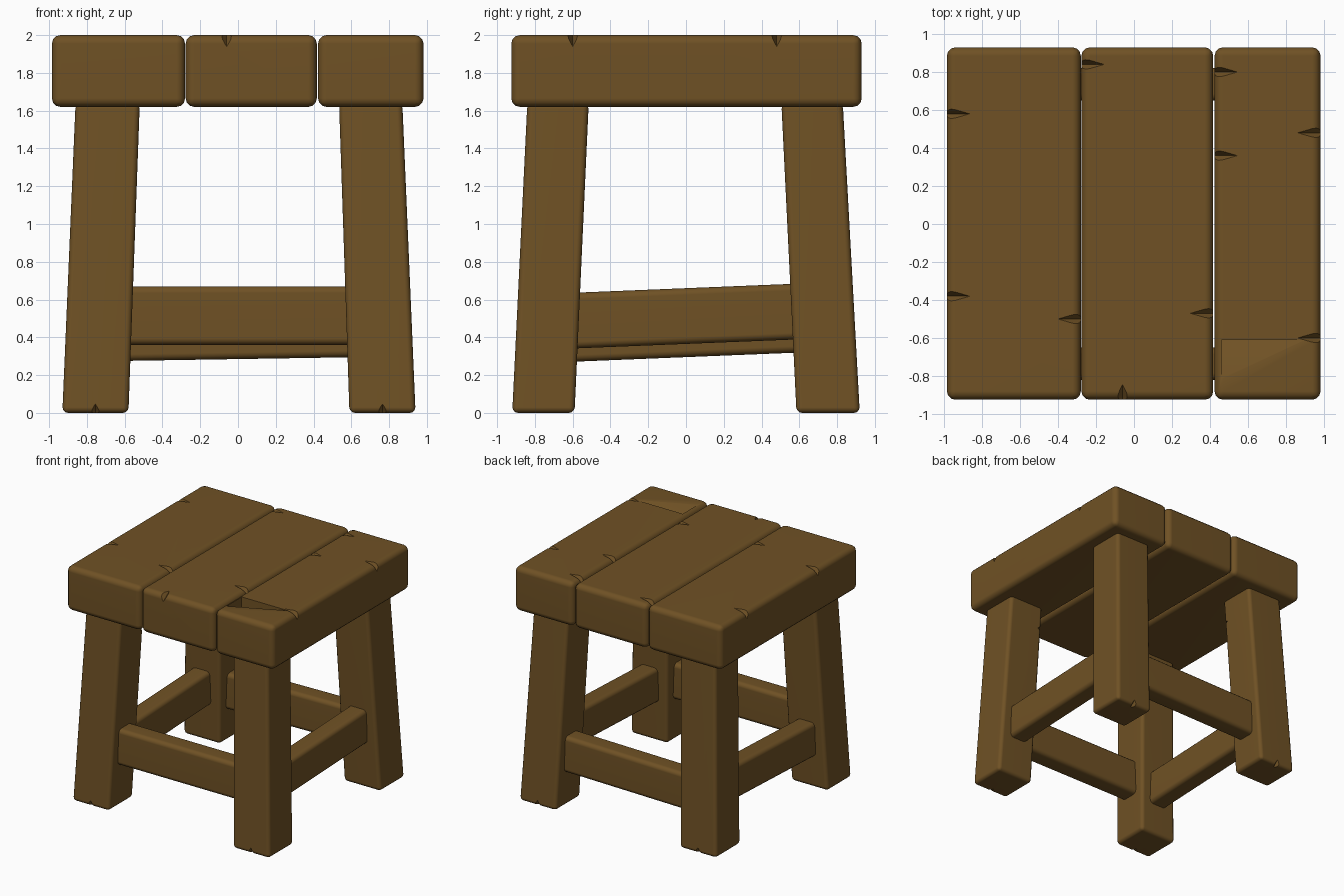
import bpy, bmesh, math
from mathutils import Vector

cube = bpy.data.objects.get("Cube")
if cube:
    bpy.data.objects.remove(cube)

wood = bpy.data.materials.new("brown wood")
wood.use_nodes = True
COLOR = (0.16, 0.083, 0.018, 1)
wood.diffuse_color = COLOR
bsdf = wood.node_tree.nodes["Principled BSDF"]
bsdf.inputs["Base Color"].default_value = COLOR
bsdf.inputs["Roughness"].default_value = 0.8


def add_object(name, bm):
    bmesh.ops.recalc_face_normals(bm, faces=bm.faces)
    mesh = bpy.data.meshes.new(name)
    bm.to_mesh(mesh)
    bm.free()
    mesh.materials.append(wood)
    obj = bpy.data.objects.new(name, mesh)
    bpy.context.collection.objects.link(obj)
    return obj


def block(name, corner, bevel):
    """Rounded six-sided beam; corner maps cube signs (0 or 1) to a position."""
    bm = bmesh.new()
    bmesh.ops.create_cube(bm, size=2)
    for v in bm.verts:
        v.co = Vector(corner(*[int(c > 0) for c in v.co]))
    bmesh.ops.bevel(bm, geom=bm.edges[:], offset=bevel, segments=3,
                    profile=0.5, affect='EDGES', clamp_overlap=True)
    return add_object(name, bm)


def hull(points):
    """Convex cutter from a few points."""
    bm = bmesh.new()
    for p in points:
        bm.verts.new(p)
    bmesh.ops.convex_hull(bm, input=bm.verts[:])
    return add_object("cutter", bm)


def nick(center, radii):
    """Diamond-shaped cutter that leaves a V-shaped chip on an edge."""
    points = []
    for axis in range(3):
        for sign in (-1, 1):
            p = Vector(center)
            p[axis] += sign * radii[axis]
            points.append(p)
    return hull(points)


def carve(obj, cutters):
    bpy.context.view_layer.objects.active = obj
    for cutter in cutters:
        cutter.hide_render = True
        mod = obj.modifiers.new("chip", 'BOOLEAN')
        mod.operation = 'DIFFERENCE'
        mod.solver = 'EXACT'
        mod.object = cutter
        bpy.ops.object.modifier_apply(modifier=mod.name)
        bpy.data.objects.remove(cutter)


def finish(obj):
    bpy.ops.object.select_all(action='DESELECT')
    obj.select_set(True)
    bpy.context.view_layer.objects.active = obj
    bpy.ops.object.shade_smooth_by_angle(angle=math.radians(40))
    mod = obj.modifiers.new("even shading", 'WEIGHTED_NORMAL')
    mod.keep_sharp = True


# Seat planks with chipped edges: x range, then (x, y) of each chip
SEAT_LOW, SEAT_TOP = 1.62, 2.0
planks = {
    "right_plank": (-0.985, -0.28, [(-0.985, 0.58), (-0.985, -0.38), (-0.28, -0.5)]),
    "middle_plank": (-0.277, 0.417, [(0.417, -0.47), (-0.277, 0.84)]),
    "left_plank": (0.424, 0.982, [(0.424, 0.8), (0.424, 0.36), (0.982, 0.48), (0.982, -0.6)]),
}
for name, (x0, x1, chips) in planks.items():
    plank = block(name, lambda i, j, k: ((x0, x1)[i], (-0.925, 0.93)[j],
                                         (SEAT_LOW, SEAT_TOP)[k]), 0.045)
    cutters = [nick((x, y, SEAT_TOP), (0.12, 0.035, 0.06)) for x, y in chips]
    if name == "middle_plank":
        cutters.append(nick((-0.06, -0.925, SEAT_TOP), (0.04, 0.08, 0.06)))
    if name == "left_plank":
        # Gouge that is deepest in one corner and ramps up to the surface
        cutters.append(hull([(0.46, -0.61, 1.91), (0.46, -0.61, 2.01),
                             (0.95, -0.61, 2.01), (0.46, -0.84, 2.01)]))
    carve(plank, cutters)
    finish(plank)

# Splayed legs: (low, high) extents at the floor and under the seat
LEG_TOP = 1.64
leg_x = {"right": ((-0.93, -0.58), (-0.86, -0.52)),
         "left": ((0.59, 0.94), (0.535, 0.87))}
leg_y = {"front": ((-0.92, -0.59), (-0.84, -0.515)),
         "back": ((0.585, 0.92), (0.505, 0.83))}
for side, xs in leg_x.items():
    for end, ys in leg_y.items():
        leg = block(f"{end}_{side}_leg",
                    lambda i, j, k: (xs[k][i], ys[k][j], (0, LEG_TOP)[k]), 0.03)
        # Chip on the inner edge near the top, another at the foot
        inner_x = xs[1][1] if side == "right" else xs[1][0]
        inner_y = ys[1][1] if end == "front" else ys[1][0]
        outer_y = ys[0][0] if end == "front" else ys[0][1]
        mid_x = sum(xs[0]) / 2
        carve(leg, [nick((inner_x, inner_y, 1.43), (0.06, 0.06, 0.03)),
                    nick((mid_x, outer_y, 0), (0.03, 0.05, 0.05))])
        finish(leg)

# Rails between legs: underside height at each end, and rail height
HALF = 0.085
for name, y, lows, tall in (("front_rail", -0.735, (0.36, 0.36), 0.31),
                            ("back_rail", 0.735, (0.275, 0.295), 0.31)):
    finish(block(name, lambda i, j, k: ((-0.62, 0.63)[i], y + (-HALF, HALF)[j],
                                        lows[i] + k * tall), 0.035))
for name, x, lows, tall in (("left_rail", 0.745, (0.34, 0.39), 0.295),
                            ("right_rail", -0.74, (0.27, 0.32), 0.295)):
    finish(block(name, lambda i, j, k: (x + (-HALF, HALF)[i], (-0.62, 0.61)[j],
                                        lows[j] + k * tall), 0.035))
